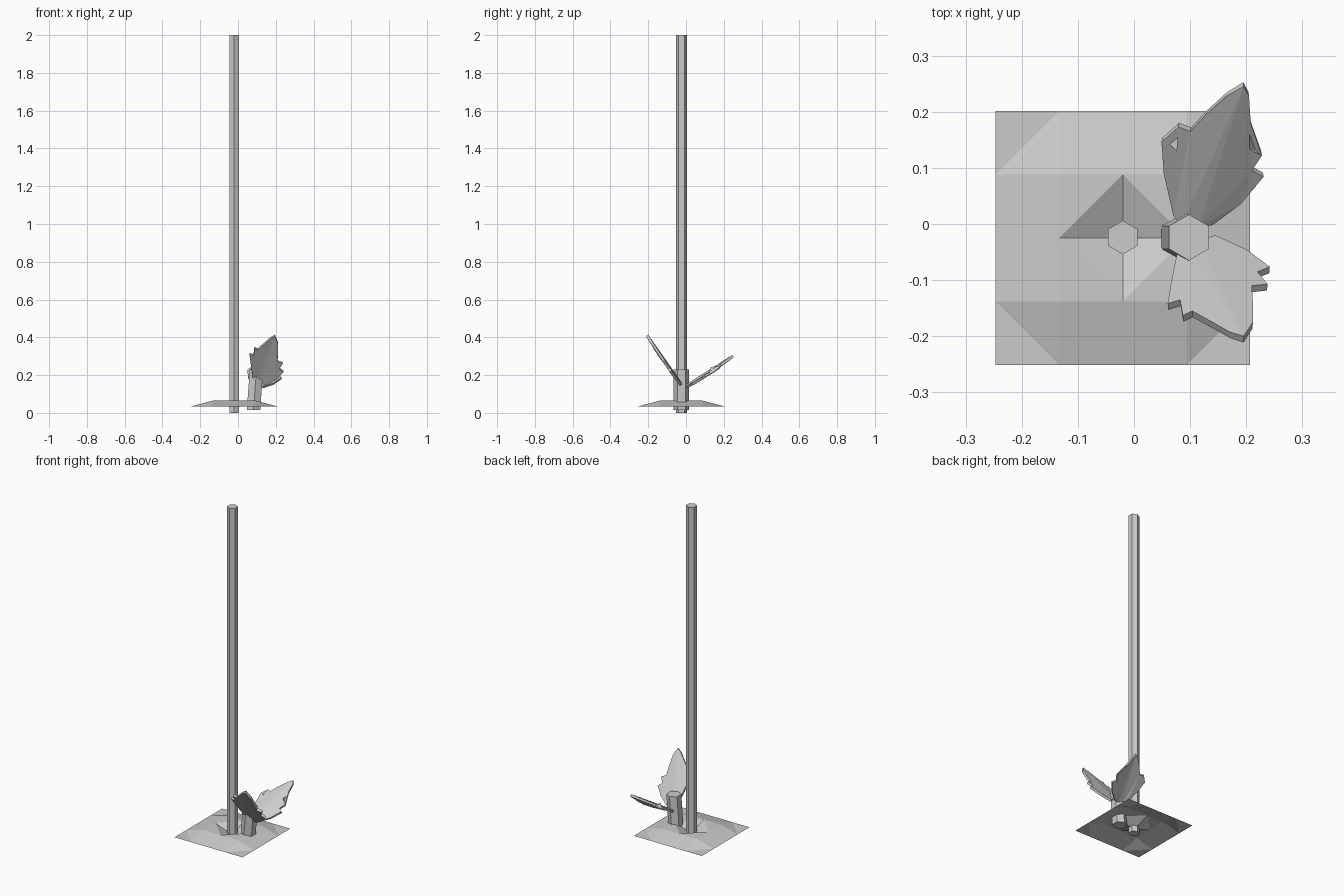
import bpy, bmesh, math
from mathutils import Vector

if "Cube" in bpy.data.objects:
    bpy.data.objects.remove(bpy.data.objects["Cube"])

GREY = (0.6, 0.6, 0.6, 1)
grey = bpy.data.materials.new("light grey")
grey.use_nodes = True
grey.diffuse_color = GREY
grey.node_tree.nodes["Principled BSDF"].inputs["Base Color"].default_value = GREY


def finish(name, bm, fix_normals=True):
    if fix_normals:
        bmesh.ops.recalc_face_normals(bm, faces=bm.faces)
    mesh = bpy.data.meshes.new(name)
    bm.to_mesh(mesh)
    bm.free()
    mesh.materials.append(grey)
    obj = bpy.data.objects.new(name, mesh)
    bpy.context.collection.objects.link(obj)
    return obj


def hex_prism(name, bottom, top, radius):
    """Six-sided prism with level caps; a shifted top makes it lean."""
    bm = bmesh.new()
    rings = []
    for centre in (bottom, top):
        rings.append([bm.verts.new(Vector(centre) + Vector((
            radius * math.sin(i * math.tau / 6), radius * math.cos(i * math.tau / 6), 0)))
            for i in range(6)])
    low, high = rings
    bm.faces.new(low)
    bm.faces.new(high)
    for i in range(6):
        j = (i + 1) % 6
        bm.faces.new((low[i], low[j], high[j], high[i]))
    return finish(name, bm)


def leaf(name, rib_left, rib_right, tip, left, right, base_z, slope, droop):
    """Serrated blade on a tilted plane, both halves folded down from the rib."""
    bm = bmesh.new()
    start, end = Vector(rib_left).lerp(Vector(rib_right), 0.5), Vector(tip)
    axis = (end - start).normalized()

    def vert(p):
        off = Vector(p) - start
        across = abs(axis.x * off.y - axis.y * off.x)
        return bm.verts.new((p[0], p[1], base_z + slope * abs(p[1]) - droop * across))

    a, b, t = vert(rib_left), vert(rib_right), vert(tip)
    bm.faces.new((a, b, t))
    bm.faces.new([a, t] + [vert(p) for p in left])
    bm.faces.new([t, b] + [vert(p) for p in reversed(right)])
    # Keep the fold crisp on the uneven halves
    bmesh.ops.triangulate(bm, faces=bm.faces)
    bmesh.ops.recalc_face_normals(bm, faces=bm.faces)
    if sum(f.normal.z for f in bm.faces) < 0:
        bmesh.ops.reverse_faces(bm, faces=bm.faces)
    obj = finish(name, bm, False)
    solid = obj.modifiers.new("thickness", "SOLIDIFY")
    solid.thickness = 0.014
    solid.offset = -1
    return obj


# Tall pole and leaning stump
hex_prism("pole", (-0.02, -0.024, 0), (-0.02, -0.024, 2), 0.03)
hex_prism("plant_stem", (0.082, -0.024, 0.015), (0.098, -0.024, 0.23), 0.041)

# Ground patch: raised square with sloping borders and a pit around the pole
bm = bmesh.new()
STEP = 0.1133
grid = {}
for i in range(-2, 3):
    for j in range(-2, 3):
        z = 0.035 if max(abs(i), abs(j)) == 2 else 0.065
        if i == j == 0:
            z = 0.022
        grid[i, j] = bm.verts.new((-0.02 + i * STEP, -0.025 + j * STEP, z))
for i in range(-2, 2):
    for j in range(-2, 2):
        a, b, c, d = grid[i, j], grid[i + 1, j], grid[i + 1, j + 1], grid[i, j + 1]
        # Diagonals cut across the corners and the pit
        if (i < 0) == (j < 0):
            bm.faces.new((a, b, d))
            bm.faces.new((b, c, d))
        else:
            bm.faces.new((a, b, c))
            bm.faces.new((a, c, d))
finish("ground_patch", bm, False)

# Back leaf, outlined from the tip down the left side and the right side
leaf("back_leaf", (0.085, -0.005), (0.115, -0.005), (0.195, 0.245),
     left=[(0.165, 0.228), (0.13, 0.197), (0.1, 0.165), (0.079, 0.173),
           (0.078, 0.137), (0.049, 0.146), (0.053, 0.09), (0.07, 0.015)],
     right=[(0.205, 0.228), (0.208, 0.18), (0.205, 0.14), (0.228, 0.122),
            (0.21, 0.095), (0.231, 0.084), (0.19, 0.035), (0.14, -0.002)],
     base_z=0.145, slope=0.66, droop=0.12)

# Front leaf, steeper and shorter
leaf("front_leaf", (0.09, -0.03), (0.115, -0.03), (0.195, -0.2),
     left=[(0.17, -0.192), (0.14, -0.175), (0.104, -0.155), (0.087, -0.163),
           (0.082, -0.135), (0.06, -0.142), (0.066, -0.105), (0.077, -0.05)],
     right=[(0.212, -0.175), (0.212, -0.14), (0.21, -0.11), (0.238, -0.107),
            (0.22, -0.085), (0.242, -0.076), (0.2, -0.045), (0.145, -0.02)],
     base_z=0.13, slope=1.42, droop=0.15)
